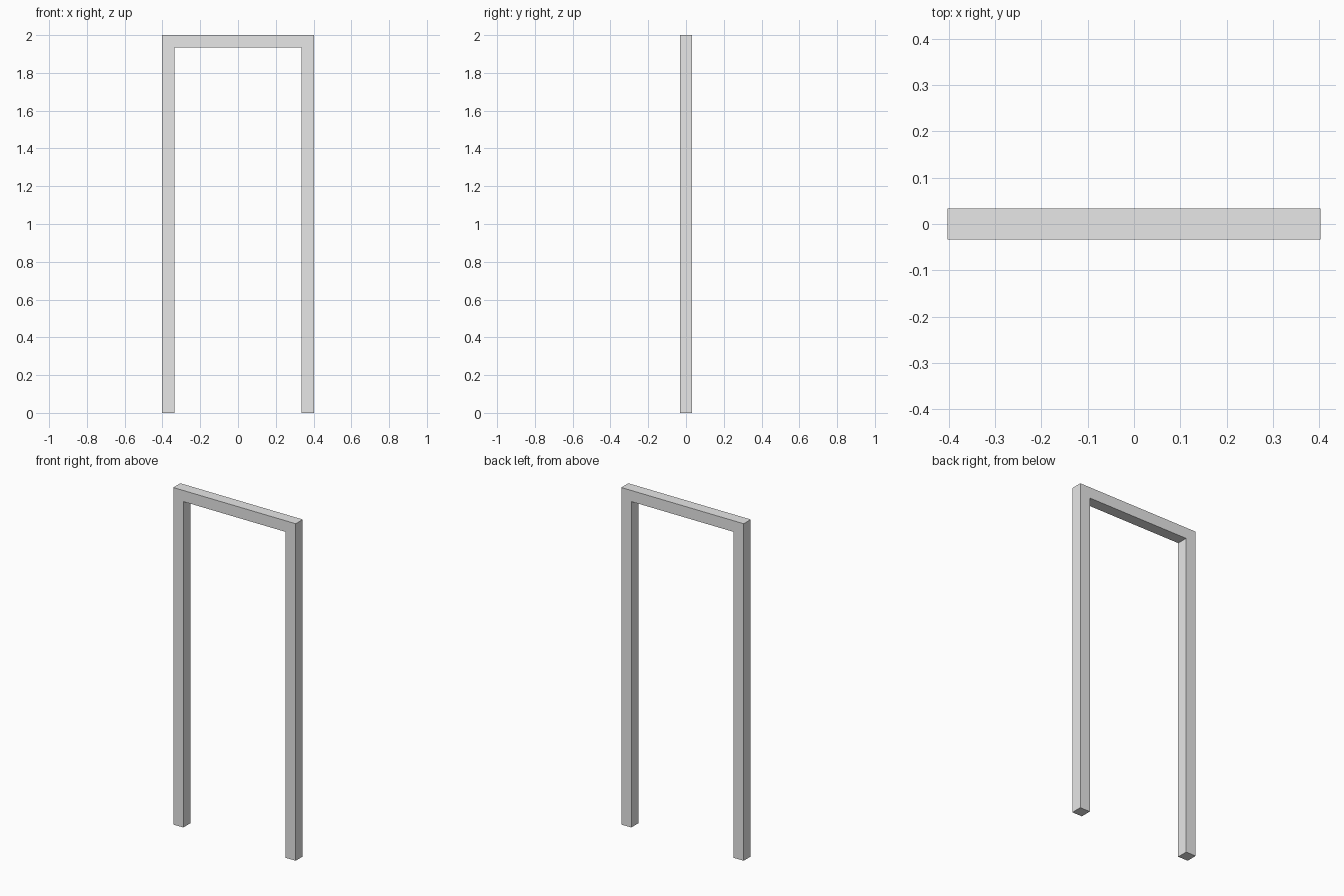
import bpy
import bmesh

cube = bpy.data.objects.get("Cube")
if cube:
    bpy.data.objects.remove(cube, do_unlink=True)

HALF_W, HEIGHT, BAR = 0.402, 2.0, 0.066

# Plain grey finish
grey = bpy.data.materials.new("light_grey")
grey.use_nodes = True
grey.diffuse_color = (0.8, 0.8, 0.8, 1)
grey.node_tree.nodes["Principled BSDF"].inputs["Base Color"].default_value = grey.diffuse_color

# Door frame: an upside-down U outline, mirrored about x = 0
inner = HALF_W - BAR
half = [(HALF_W, 0), (HALF_W, HEIGHT), (inner, HEIGHT - BAR), (inner, 0)]
outer_r, top_r, under_r, foot_r = half
mirror = [(-x, z) for x, z in half]
outline = [outer_r, top_r, mirror[1], mirror[0], mirror[3], mirror[2], under_r, foot_r]

# Extrude the outline from front to back
bm = bmesh.new()
face = bm.faces.new([bm.verts.new((x, -BAR / 2, z)) for x, z in outline])
result = bmesh.ops.extrude_face_region(bm, geom=[face], use_keep_orig=True)
verts = [v for v in result["geom"] if isinstance(v, bmesh.types.BMVert)]
bmesh.ops.translate(bm, verts=verts, vec=(0, BAR, 0))
bmesh.ops.recalc_face_normals(bm, faces=bm.faces)

mesh = bpy.data.meshes.new("door_frame")
bm.to_mesh(mesh)
bm.free()
mesh.materials.append(grey)
frame = bpy.data.objects.new("door_frame", mesh)
bpy.context.collection.objects.link(frame)
